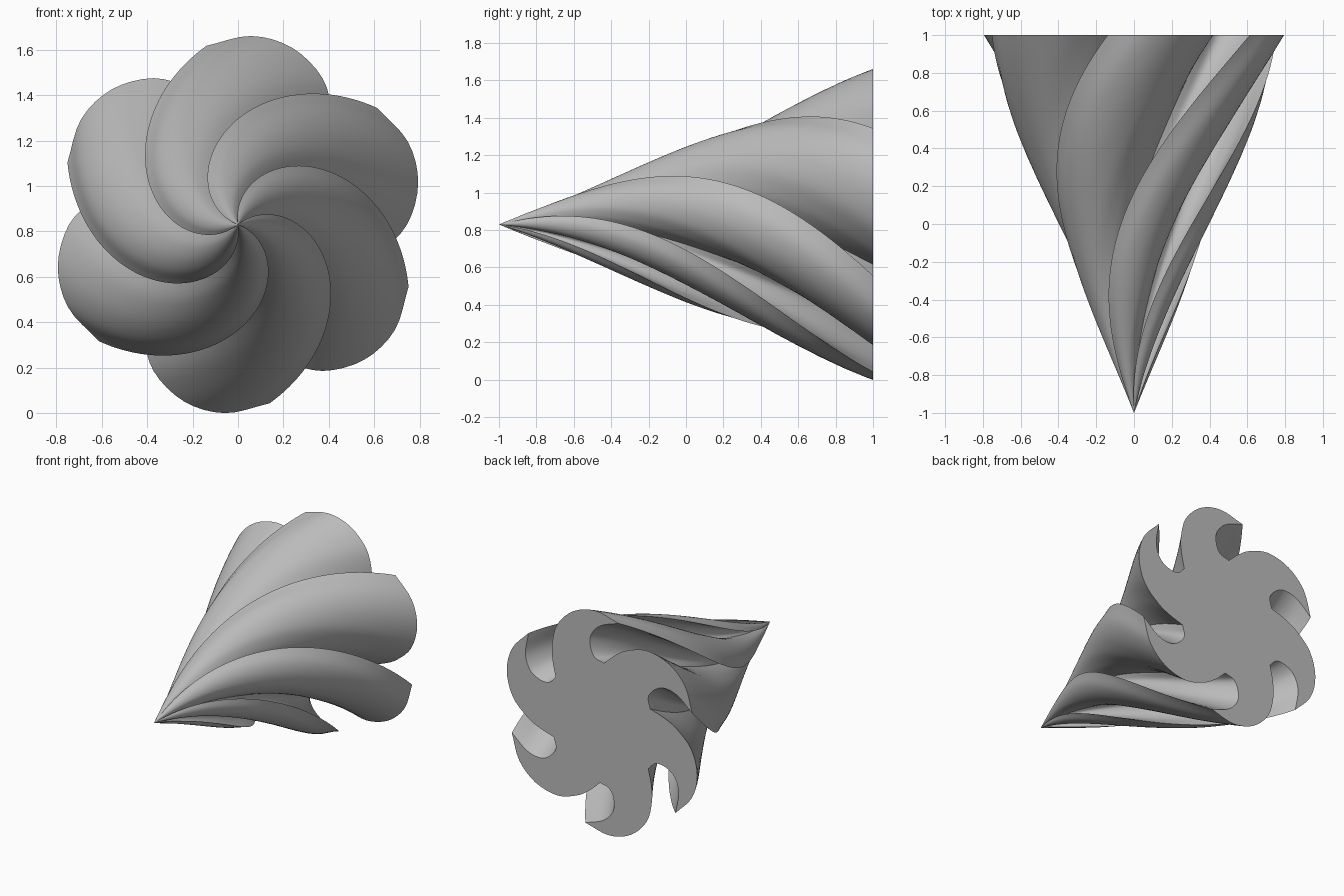
import bpy, bmesh, math
from mathutils import Vector

old = bpy.data.objects.get("Cube")
if old:
    bpy.data.objects.remove(old, do_unlink=True)

LOBES = 6
RINGS = 64
TWIST = math.radians(120)
CENTRE_Z = 0.83


def polar(points):
    return [Vector((r * math.cos(math.radians(a)), r * math.sin(math.radians(a))))
            for a, r in points]


def smooth_path(points, steps):
    """Catmull-Rom curve through the points, leaving out the last one."""
    p = [2 * points[0] - points[1]] + points + [2 * points[-1] - points[-2]]
    path = []
    for i in range(1, len(p) - 2):
        a, b, c, d = p[i - 1:i + 3]
        for s in range(steps):
            t = s / steps
            path.append(0.5 * (2 * b + (c - a) * t + (2 * a - 5 * b + 4 * c - d) * t ** 2
                               + (3 * b - a - 3 * c + d) * t ** 3))
    return path


# One lobe of the section: rounded back up to the tip, then the hollow under the hook
back = polar([(32, .455), (41, .545), (49, .635), (60, .745), (73, .815), (86, .833), (100, .80)])
hollow = polar([(100, .80), (89, .73), (82, .65), (80, .565), (82.5, .485), (92, .455)])
lobe = smooth_path(back, 4) + smooth_path(hollow, 5)


def rotated(v, angle):
    c, s = math.cos(angle), math.sin(angle)
    return Vector((v.x * c - v.y * s, v.x * s + v.y * c))


section = [rotated(v, k * math.tau / LOBES) for k in range(LOBES) for v in lobe]

# Twisted cone: the section shrinks and turns towards the front point
bm = bmesh.new()
apex = bm.verts.new((0, -1, CENTRE_Z))
rings = []
for i in range(1, RINGS + 1):
    t = i / RINGS
    ring = []
    for v in section:
        q = rotated(v, TWIST * (1 - t)) * t
        ring.append(bm.verts.new((q.x, 2 * t - 1, CENTRE_Z + q.y)))
    rings.append(ring)

n = len(section)
for j in range(n):
    k = (j + 1) % n
    bm.faces.new((apex, rings[0][j], rings[0][k]))
    for a, b in zip(rings, rings[1:]):
        bm.faces.new((a[j], b[j], b[k], a[k]))
bm.faces.new(rings[-1])  # flat back
bmesh.ops.recalc_face_normals(bm, faces=bm.faces)

mesh = bpy.data.meshes.new("twisted_cone")
bm.to_mesh(mesh)
bm.free()
cone = bpy.data.objects.new("twisted_cone", mesh)
bpy.context.collection.objects.link(cone)

# Plain grey
grey = bpy.data.materials.new("plain_grey")
grey.use_nodes = True
colour = (0.5, 0.5, 0.5, 1)
grey.diffuse_color = colour
grey.node_tree.nodes["Principled BSDF"].inputs["Base Color"].default_value = colour
mesh.materials.append(grey)

bpy.ops.object.select_all(action='DESELECT')
cone.select_set(True)
bpy.context.view_layer.objects.active = cone
bpy.ops.object.shade_smooth_by_angle(angle=math.radians(35))
